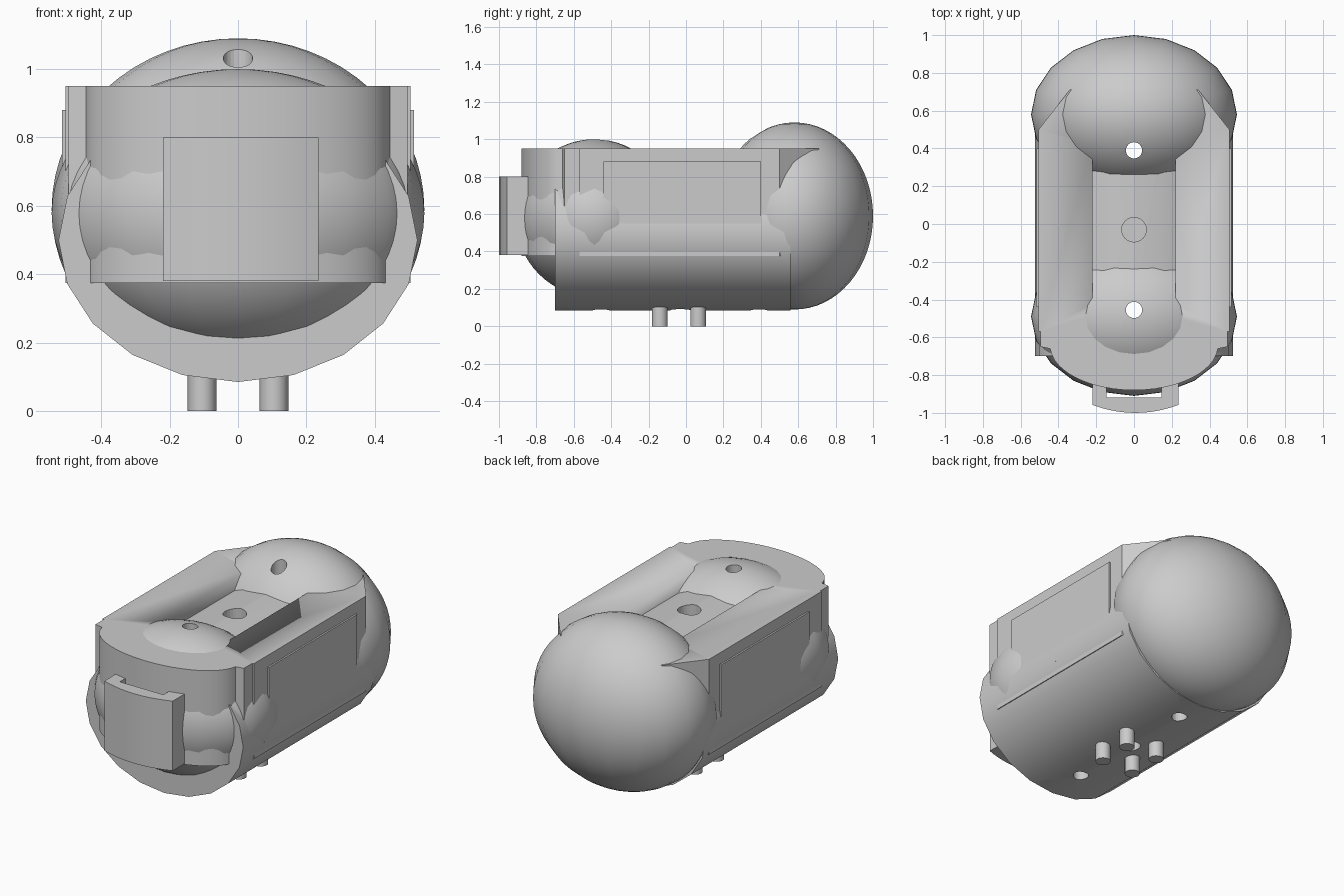
import bpy, bmesh, math
from mathutils import Matrix

if "Cube" in bpy.data.objects:
    bpy.data.objects.remove(bpy.data.objects["Cube"])


def make(name, bm, smooth=True):
    bmesh.ops.recalc_face_normals(bm, faces=bm.faces)
    me = bpy.data.meshes.new(name)
    bm.to_mesh(me)
    bm.free()
    ob = bpy.data.objects.new(name, me)
    bpy.context.collection.objects.link(ob)
    activate(ob)
    if smooth:
        bpy.ops.object.shade_smooth_by_angle(angle=math.radians(32))
    return ob


def activate(ob):
    bpy.ops.object.select_all(action='DESELECT')
    ob.select_set(True)
    bpy.context.view_layer.objects.active = ob


def ellipsoid(name, loc, radii):
    bm = bmesh.new()
    m = Matrix.Translation(loc) @ Matrix.Diagonal((*radii, 1))
    bmesh.ops.create_uvsphere(bm, u_segments=20, v_segments=32, radius=1, matrix=m)
    return make(name, bm)


def prism(name, outline, z0, z1):
    bm = bmesh.new()
    f = bm.faces.new([bm.verts.new((x, y, z0)) for x, y in outline])
    r = bmesh.ops.extrude_face_region(bm, geom=[f])
    for v in r['geom']:
        if isinstance(v, bmesh.types.BMVert):
            v.co.z = z1
    return make(name, bm)


def box(name, x0, x1, y0, y1, z0, z1):
    return prism(name, [(x0, y0), (x1, y0), (x1, y1), (x0, y1)], z0, z1)


def add_rod(bm, x, y, z0, z1, r, n=24):
    bmesh.ops.create_cone(bm, cap_ends=True, segments=n, radius1=r, radius2=r, depth=z1 - z0,
                          matrix=Matrix.Translation((x, y, (z0 + z1) / 2)))


def cut(ob, cutter):
    activate(ob)
    mod = ob.modifiers.new("cut", 'BOOLEAN')
    mod.operation, mod.solver, mod.object = 'DIFFERENCE', 'EXACT', cutter
    # run before the smoothing modifier, if any
    bpy.ops.object.modifier_move_to_index(modifier=mod.name, index=0)
    bpy.ops.object.modifier_apply(modifier=mod.name)


# Domed ends
rear_dome = ellipsoid("rear_dome", (0, 0.58, 0.59), (0.545, 0.42, 0.5))
front_dome = ellipsoid("front_dome", (0, -0.49, 0.578), (0.545, 0.42, 0.422))

# Lower barrel: 20-sided elliptical tube along y
bm = bmesh.new()
m = (Matrix.Translation((0, -0.07, 0.5)) @ Matrix.Diagonal((0.525, 1, 0.415, 1))
     @ Matrix.Rotation(math.pi / 2, 4, 'X'))
bmesh.ops.create_cone(bm, cap_ends=True, segments=20, radius1=1, radius2=1, depth=1.26, matrix=m)
lower_barrel = make("lower_barrel", bm)

# Upper shell: bowed front, stepped corners, chamfered rear
arc = [(0.445 * math.sin(t), -0.66 - 0.22 * (math.cos(t) - math.cos(1.5)) / (1 - math.cos(1.5)))
       for t in [1.5 * i / 12 for i in range(13)]]
half = arc + [(0.495, -0.65), (0.495, -0.57), (0.505, -0.57), (0.505, 0.5), (0.34, 0.71), (0.15, 0.76)]
outline = half + [(-x, y) for x, y in reversed(half) if x > 1e-6]
upper_shell = prism("upper_shell", outline, 0.375, 0.95)

# Open channel in the top
channel = box("channel_cutter", -0.22, 0.22, -0.42, 0.42, 0.8, 1.0)
cut(upper_shell, channel)

# Holes through the domes and the centre
bm = bmesh.new()
for y in (0.39, -0.455):
    add_rod(bm, 0, y, -0.1, 1.3, 0.043)
add_rod(bm, 0, -0.03, 0.7, 1.3, 0.065)
add_rod(bm, 0, -0.03, -0.1, 0.2, 0.055)
holes = make("hole_cutter", bm, False)
for part in (rear_dome, front_dome, lower_barrel, upper_shell):
    cut(part, holes)
for c in (channel, holes):
    bpy.data.objects.remove(c)

# Raised side panels
for s, side in ((1, "right"), (-1, "left")):
    xs = sorted((s * 0.48, s * 0.515))
    box(side + "_side_panel", *xs, -0.44, 0.40, 0.45, 0.88)

# Bowed front clasp with a slot behind it
n = 10
face = [(-0.22 + 0.455 * i / n, -1.0 + 0.042 * (2 * i / n - 1) ** 2) for i in range(n + 1)]
clasp = face + [(0.235, -0.83), (0.145, -0.83), (0.145, -0.918),
                (-0.145, -0.918), (-0.145, -0.83), (-0.22, -0.83)]
prism("front_clasp", clasp, 0.38, 0.80)

# Four short feet
bm = bmesh.new()
for x in (-0.105, 0.105):
    for y in (-0.14, 0.065):
        add_rod(bm, x, y, 0, 0.2, 0.042, 16)
make("feet", bm)
